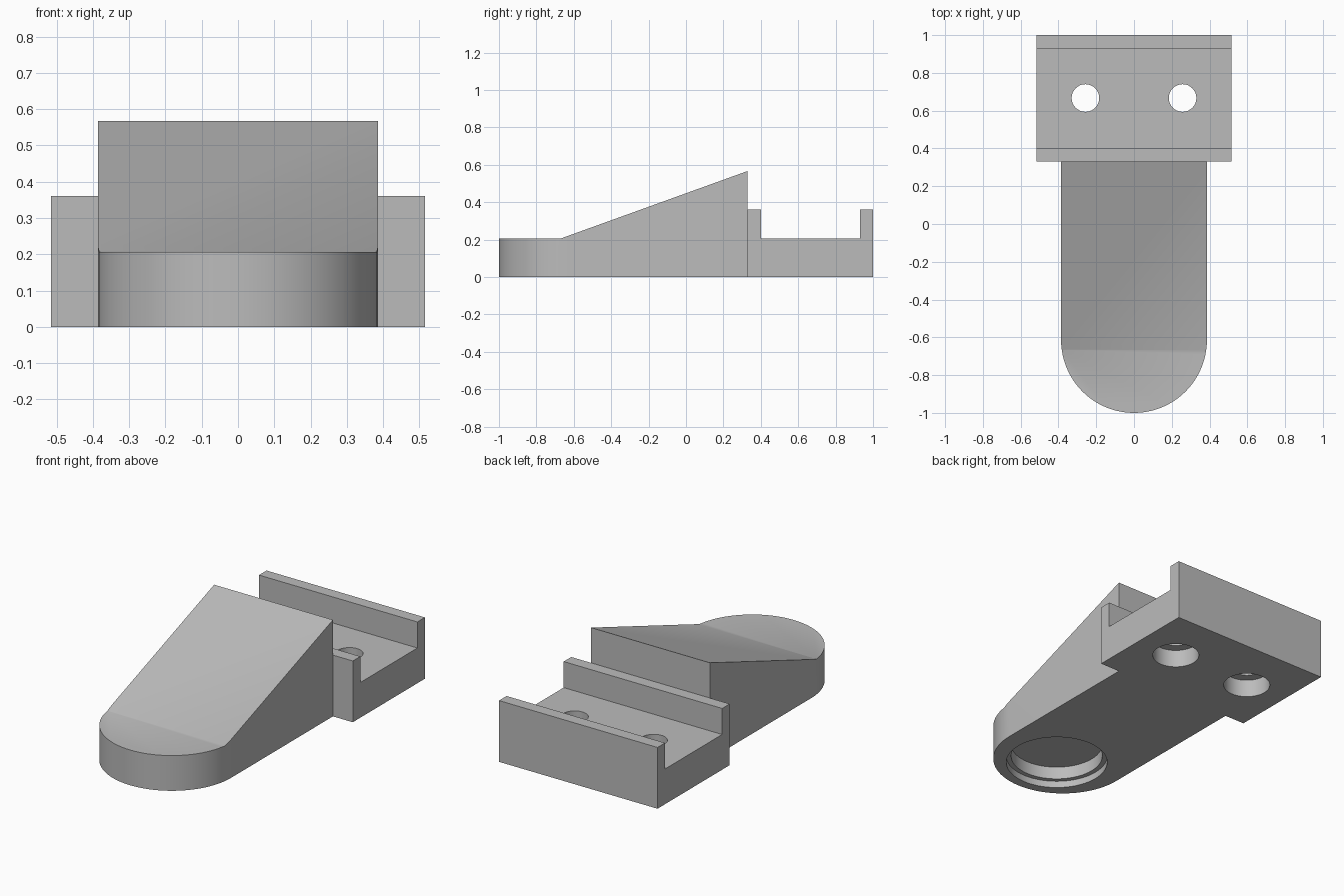
import bpy, bmesh, math
from mathutils import Vector

if "Cube" in bpy.data.objects:
    bpy.data.objects.remove(bpy.data.objects["Cube"])

grey = bpy.data.materials.new("plain grey")
grey.diffuse_color = (0.5, 0.5, 0.5, 1)
grey.use_nodes = True
grey.node_tree.nodes["Principled BSDF"].inputs["Base Color"].default_value = grey.diffuse_color


def prism(name, outline, direction):
    """Extrude a closed planar outline along a direction."""
    bm = bmesh.new()
    face = bm.faces.new([bm.verts.new(p) for p in outline])
    new = bmesh.ops.extrude_face_region(bm, geom=[face])["geom"]
    bmesh.ops.translate(bm, vec=Vector(direction),
                        verts=[g for g in new if isinstance(g, bmesh.types.BMVert)])
    bmesh.ops.recalc_face_normals(bm, faces=bm.faces[:])
    mesh = bpy.data.meshes.new(name)
    bm.to_mesh(mesh)
    bm.free()
    mesh.materials.append(grey)
    obj = bpy.data.objects.new(name, mesh)
    bpy.context.collection.objects.link(obj)
    return obj


def cylinder(name, x, y, r, z0, z1):
    ring = [(x + r * math.cos(i * math.tau / 64), y + r * math.sin(i * math.tau / 64), z0)
            for i in range(64)]
    return prism(name, ring, (0, 0, z1 - z0))


def boolean(obj, tool, operation):
    """Apply a boolean and discard the helper."""
    tool.hide_render = True
    mod = obj.modifiers.new("boolean", 'BOOLEAN')
    mod.operation, mod.solver, mod.object = operation, 'EXACT', tool
    bpy.context.view_layer.objects.active = obj
    bpy.ops.object.modifier_apply(modifier=mod.name)
    bpy.data.objects.remove(tool)


BACK = 0.33       # where the wedge meets the channel
R = 0.386         # half width of the wedge and nose radius
NOSE = -1 + R     # centre of the rounded nose

# Wedge with rounded nose: side profile trimmed by the plan outline
side = [(-1.1, 0), (BACK, 0), (BACK, 0.567), (-0.667, 0.207), (-1.1, 0.207)]
wedge = prism("wedge_body", [(-0.6, y, z) for y, z in side], (1.2, 0, 0))
plan = [(R, 0.5, -0.1), (-R, 0.5, -0.1)]
plan += [(-R * math.cos(i * math.pi / 48), NOSE - R * math.sin(i * math.pi / 48), -0.1)
         for i in range(49)]
boolean(wedge, prism("plan_cutter", plan, (0, 0, 1)), 'INTERSECT')

# Stepped round recess under the nose
for r, depth in ((0.28, 0.04), (0.253, 0.115)):
    boolean(wedge, cylinder("recess_cutter", 0, -0.667, r, -0.1, depth), 'DIFFERENCE')

# Channel plate with a lip at the front and back
channel = [(BACK, 0), (1, 0), (1, 0.36), (0.93, 0.36), (0.93, 0.207),
           (0.4, 0.207), (0.4, 0.36), (BACK, 0.36)]
plate = prism("channel_plate", [(-0.515, y, z) for y, z in channel], (1.03, 0, 0))

# Counterbored screw holes
for x in (-0.257, 0.257):
    boolean(plate, cylinder("hole_cutter", x, 0.667, 0.073, -0.1, 0.5), 'DIFFERENCE')
    boolean(plate, cylinder("bore_cutter", x, 0.667, 0.128, -0.1, 0.105), 'DIFFERENCE')

# Join into one solid and smooth the round walls
boolean(wedge, plate, 'UNION')
wedge.name = "wedge_bracket"
bpy.ops.object.select_all(action='DESELECT')
wedge.select_set(True)
bpy.context.view_layer.objects.active = wedge
bpy.ops.object.shade_smooth_by_angle(angle=math.radians(30))
